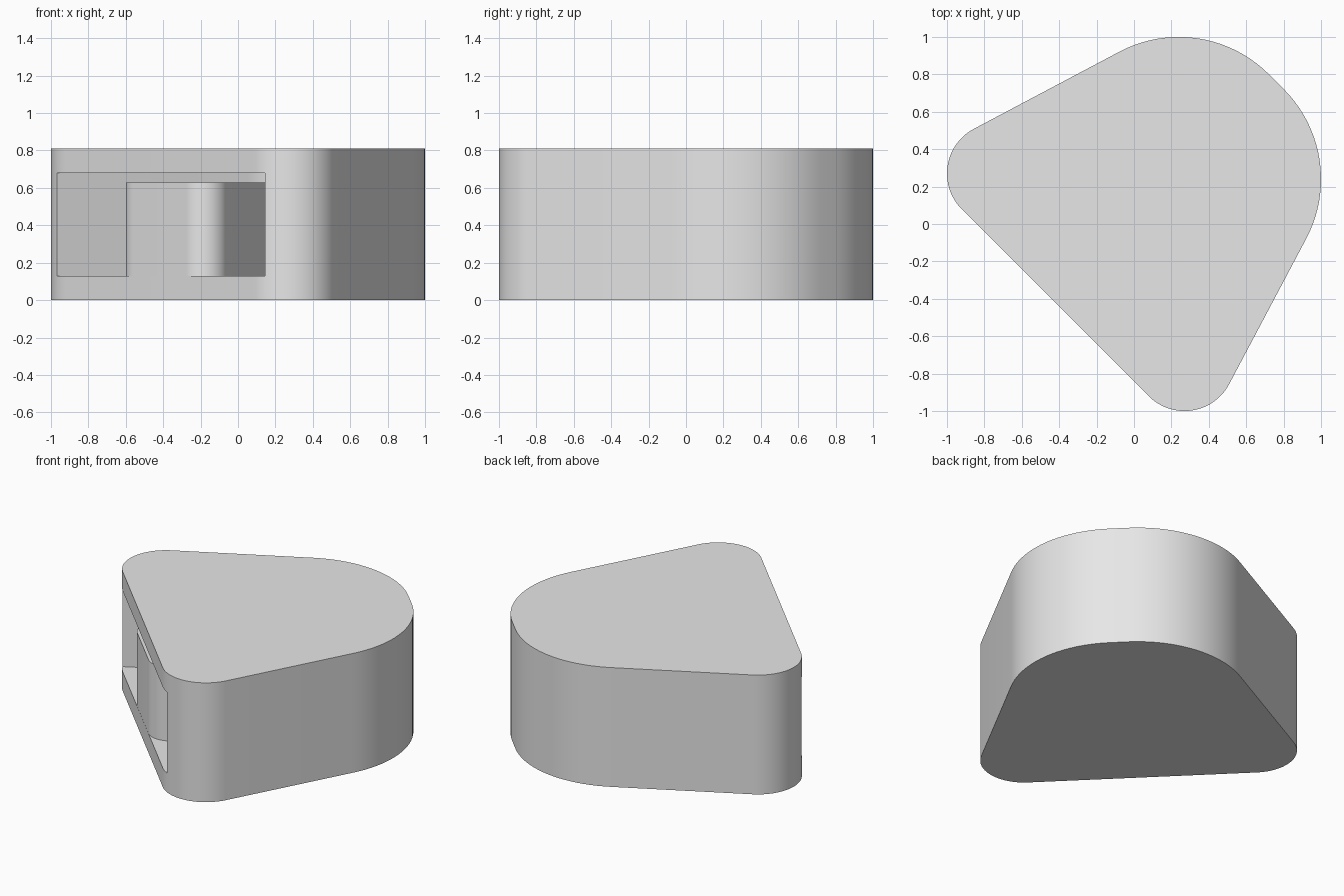
import bpy
import bmesh
from math import sin, cos, radians
from mathutils import Vector

cube = bpy.data.objects.get("Cube")
if cube:
    bpy.data.objects.remove(cube, do_unlink=True)

grey = bpy.data.materials.new("light grey")
grey.use_nodes = True
grey.diffuse_color = (0.8, 0.8, 0.8, 1)
grey.node_tree.nodes["Principled BSDF"].inputs["Base Color"].default_value = (0.8, 0.8, 0.8, 1)

# Outward directions of the straight walls, in degrees
RIGHT_WALL, BACK, LEFT_WALL, FRONT = -28, 45, 118, 225
STEPS = 20


def arc(centre, radius, start, end):
    if radius == 0:
        return [Vector(centre)]
    angles = [radians(start + (end - start) * i / STEPS) for i in range(STEPS + 1)]
    return [Vector((centre[0] + radius * cos(a), centre[1] + radius * sin(a))) for a in angles]


def outline(back, back_radius, corner, corner_radius):
    """Rounded wedge, symmetric about the diagonal x = y."""
    return (arc(back[::-1], back_radius, RIGHT_WALL, BACK)
            + arc(back, back_radius, BACK, LEFT_WALL)
            + arc(corner, corner_radius, LEFT_WALL, FRONT)
            + arc(corner[::-1], corner_radius, FRONT, RIGHT_WALL + 360))


def prism(name, points, bottom, top):
    bm = bmesh.new()
    base = bm.faces.new([bm.verts.new((p.x, p.y, bottom)) for p in points])
    ext = bmesh.ops.extrude_face_region(bm, geom=[base])
    verts = [v for v in ext["geom"] if isinstance(v, bmesh.types.BMVert)]
    bmesh.ops.translate(bm, verts=verts, vec=(0, 0, top - bottom))
    bmesh.ops.recalc_face_normals(bm, faces=bm.faces)
    mesh = bpy.data.meshes.new(name)
    bm.to_mesh(mesh)
    bm.free()
    mesh.materials.append(grey)
    obj = bpy.data.objects.new(name, mesh)
    bpy.context.collection.objects.link(obj)
    return obj


def activate(obj):
    bpy.ops.object.select_all(action="DESELECT")
    obj.select_set(True)
    bpy.context.view_layer.objects.active = obj


back = (0.24, 0.32)
corner = (-0.73, 0.27)
wall = 0.27
floor = 0.13

# Solid outer body
body = prism("body", outline(back, 0.68, corner, wall), 0, 0.81)

# Cavity open at the front, its side walls running on past the corners
reach = 0.5
mouth = (corner[0] - reach * sin(radians(LEFT_WALL)),
         corner[1] + reach * cos(radians(LEFT_WALL)))
cutter = prism("cavity_cutter", outline(back, 0.68 - wall, mouth, 0), floor, 0.68)
cutter.hide_render = True

activate(body)
cut = body.modifiers.new("cavity", "BOOLEAN")
cut.operation = "DIFFERENCE"
cut.solver = "EXACT"
cut.object = cutter
bpy.ops.object.modifier_apply(modifier=cut.name)
bpy.data.objects.remove(cutter, do_unlink=True)

# Rounded core on the cavity floor, flush with the front
core = prism("inner_core", outline(back, 0.02, (-0.465, -0.185), 0.135), floor, 0.63)

for obj in (body, core):
    activate(obj)
    bpy.ops.object.shade_smooth_by_angle(angle=radians(30))
